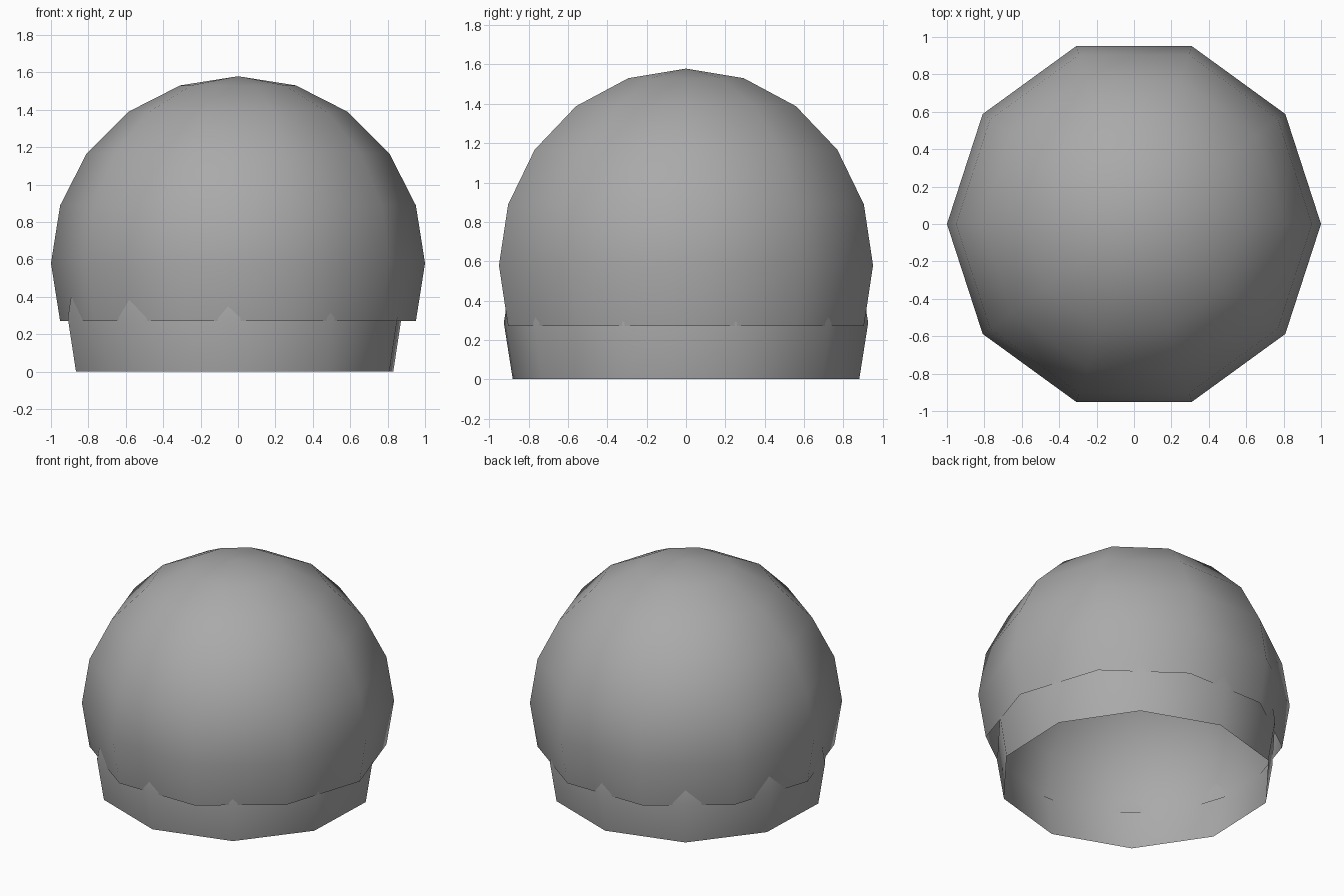
import bpy
import bmesh
from math import sin, cos, radians, tau
from mathutils import Matrix, Vector

SIDES = 10
LAT_STEP = 18  # degrees between rings

cube = bpy.data.objects.get("Cube")
if cube:
    bpy.data.objects.remove(cube, do_unlink=True)

grey = bpy.data.materials.new("plain grey")
grey.use_nodes = True
colour = (0.4, 0.4, 0.4, 1)
grey.diffuse_color = colour
grey.node_tree.nodes["Principled BSDF"].inputs["Base Color"].default_value = colour


def open_dome(name, radius, turn, offset):
    """Ball open below its first ring under the equator, standing at offset."""
    bm = bmesh.new()
    # Profile from the open rim up to the pole, swept round z
    points = [bm.verts.new((radius * cos(radians(a)), 0, radius * sin(radians(a))))
              for a in range(-LAT_STEP, 91, LAT_STEP)]
    edges = [bm.edges.new(pair) for pair in zip(points, points[1:])]
    bmesh.ops.spin(bm, geom=points + edges, axis=(0, 0, 1), cent=(0, 0, 0),
                   angle=tau, steps=SIDES, use_duplicate=False)
    bmesh.ops.remove_doubles(bm, verts=bm.verts[:], dist=0.001)
    # Stand the rim at the offset height
    lift = Vector((offset[0], offset[1], offset[2] + radius * sin(radians(LAT_STEP))))
    bm.transform(Matrix.Translation(lift) @ Matrix.Rotation(radians(turn), 4, "Z"))
    bm.normal_update()
    # Point all faces outwards
    for face in bm.faces:
        if face.normal.dot(face.calc_center_median() - lift) < 0:
            face.normal_flip()
        face.smooth = True
    mesh = bpy.data.meshes.new(name)
    bm.to_mesh(mesh)
    bm.free()
    mesh.materials.append(grey)
    obj = bpy.data.objects.new(name, mesh)
    bpy.context.collection.objects.link(obj)
    return obj


# Large outer shell, and the slightly smaller turned shell that shows below it
open_dome("outer_dome", 1.0, 0, (0, 0, 0.27))
open_dome("inner_dome", 0.927, 15.8, (-0.018, 0, 0))
